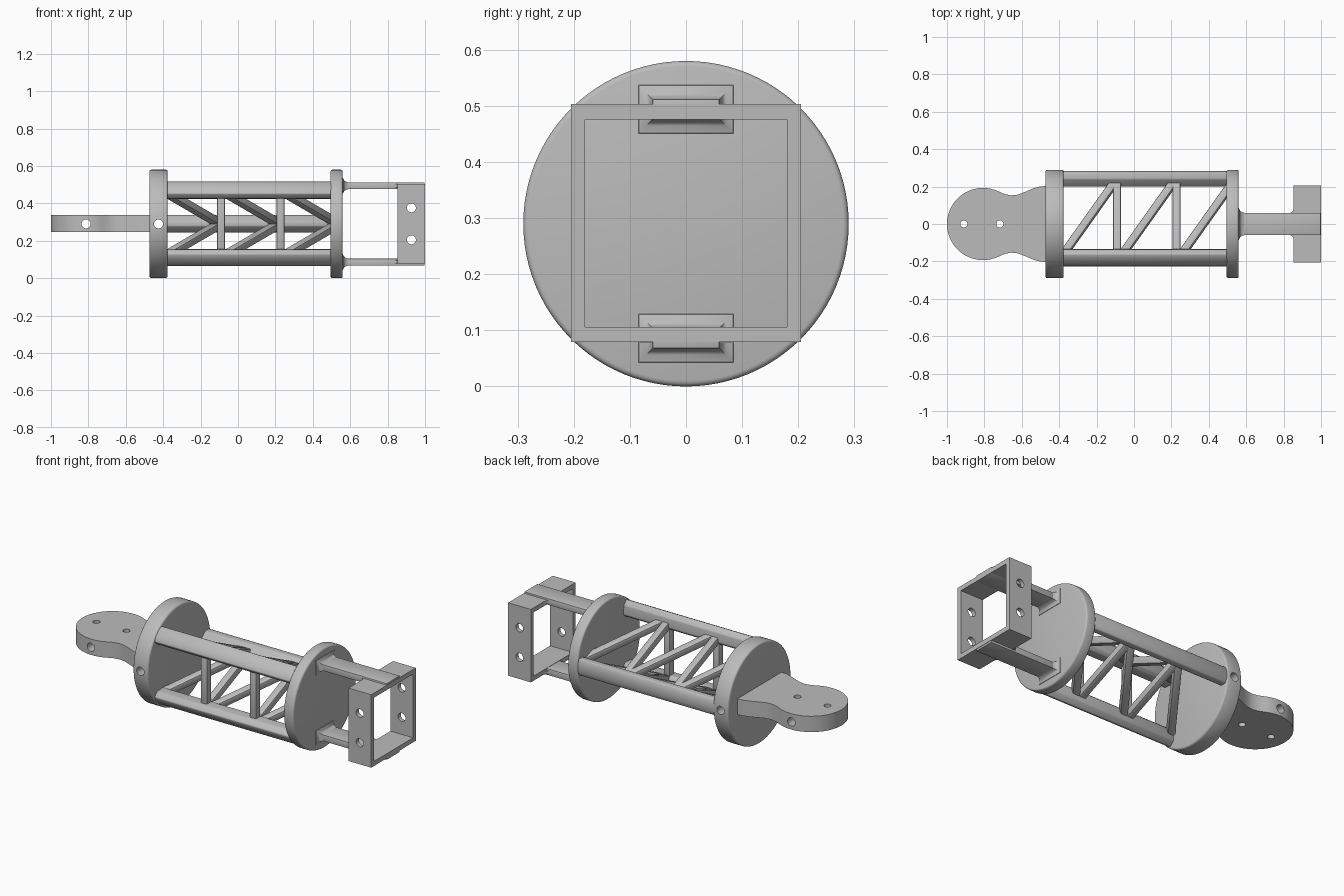
import bpy, bmesh, math
from mathutils import Vector, Matrix

if "Cube" in bpy.data.objects:
    bpy.data.objects.remove(bpy.data.objects["Cube"], do_unlink=True)

AXIS = 0.29      # height of the long axis
DISC_R = 0.29
grey = bpy.data.materials.new("matte_grey")
grey.use_nodes = True
colour = (0.5, 0.5, 0.5, 1)
grey.diffuse_color = colour
grey.node_tree.nodes["Principled BSDF"].inputs["Base Color"].default_value = colour


def finish(name, bm, bevel=0, segments=2):
    bmesh.ops.recalc_face_normals(bm, faces=bm.faces)
    mesh = bpy.data.meshes.new(name)
    bm.to_mesh(mesh)
    bm.free()
    mesh.materials.append(grey)
    obj = bpy.data.objects.new(name, mesh)
    bpy.context.collection.objects.link(obj)
    if bevel:
        mod = obj.modifiers.new("soft_edges", 'BEVEL')
        mod.width, mod.segments, mod.limit_method = bevel, segments, 'ANGLE'
        apply(obj, mod)
    return obj


def select(obj):
    bpy.ops.object.select_all(action='DESELECT')
    obj.select_set(True)
    bpy.context.view_layer.objects.active = obj


def apply(obj, mod):
    select(obj)
    bpy.ops.object.modifier_apply(modifier=mod.name)


def cut(obj, cutter):
    cutter.hide_render = True
    mod = obj.modifiers.new("cut", 'BOOLEAN')
    mod.operation, mod.object, mod.solver = 'DIFFERENCE', cutter, 'EXACT'
    apply(obj, mod)
    bpy.data.objects.remove(cutter, do_unlink=True)


def box(name, x, y, z, bevel=0):
    bm = bmesh.new()
    size = [b - a for a, b in (x, y, z)]
    mid = [(a + b) / 2 for a, b in (x, y, z)]
    bmesh.ops.create_cube(bm, size=1, matrix=Matrix.Translation(mid) @ Matrix.Diagonal((*size, 1)))
    return finish(name, bm, bevel)


def rod(name, centre, axis, radius, length, sides=32, bevel=0):
    bm = bmesh.new()
    turn = Vector((0, 0, 1)).rotation_difference(Vector(axis)).to_matrix().to_4x4()
    bmesh.ops.create_cone(bm, cap_ends=True, segments=sides, radius1=radius, radius2=radius,
                          depth=length, matrix=Matrix.Translation(centre) @ turn)
    return finish(name, bm, bevel, 3)


def prism(name, points, push, bevel=0):
    bm = bmesh.new()
    face = bm.faces.new([bm.verts.new(p) for p in points])
    new = bmesh.ops.extrude_face_region(bm, geom=[face])["geom"]
    bmesh.ops.translate(bm, vec=push, verts=[v for v in new if isinstance(v, bmesh.types.BMVert)])
    return finish(name, bm, bevel)


def strut(name, a, b, normal, width=0.042):
    # square bar from a to b, lying flat in the truss face
    a, b, n = Vector(a), Vector(b), Vector(normal).normalized()
    side = (b - a).cross(n).normalized() * width / 2
    n *= width / 2
    return prism(name, [a + side + n, a - side + n, a - side - n, a + side - n], b - a, 0.007)


parts = []

# End discs
rear_disc = rod("rear_disc", (-0.425, 0, AXIS), (1, 0, 0), DISC_R, 0.096, 96, 0.01)
front_disc = rod("front_disc", (0.527, 0, AXIS), (1, 0, 0), DISC_R, 0.064, 96, 0.01)
cut(rear_disc, rod("pin_cutter", (-0.425, 0, AXIS), (0, 1, 0), 0.024, 1))
parts += [rear_disc, front_disc]

# Rounded mounting tongue with a waist
half = [(-0.807 + 0.193 * math.cos(t), 0.193 * math.sin(t))
        for t in (math.radians(180 - 117 * i / 24) for i in range(25))]
half += [(-0.69, 0.159), (-0.655, 0.153), (-0.62, 0.157), (-0.58, 0.173),
         (-0.54, 0.19), (-0.505, 0.2), (-0.45, 0.205)]
outline = half + [(x, -y) for x, y in reversed(half[1:])]
tongue = prism("mounting_tongue", [(x, y, 0.246) for x, y in outline], (0, 0, 0.092))
for x in (-0.91, -0.717):
    cut(tongue, rod("bolt_cutter", (x, 0, AXIS), (0, 0, 1), 0.019, 0.5))
cut(tongue, rod("cross_cutter", (-0.812, 0, AXIS), (0, 1, 0), 0.024, 1))
parts.append(tongue)

# Three longerons; angles in the y-z plane, zero is the back
rails = {"back": 0, "upper": math.radians(135), "lower": math.radians(-135)}


def polar(x, angle, r, t=0):
    c, s = math.cos(angle), math.sin(angle)
    return Vector((x, r * c - t * s, AXIS + r * s + t * c))


section = [(0.2, -0.012), (0.24, -0.047), (0.275, -0.047), (0.284, -0.02),
           (0.284, 0.02), (0.275, 0.047), (0.24, 0.047), (0.2, 0.012)]
for key, ang in rails.items():
    parts.append(prism(key + "_longeron", [polar(-0.4, ang, r, t) for r, t in section],
                       (0.92, 0, 0), 0.005))

# Truss webs: posts on all three faces, diagonals on the two sloping faces
posts = (-0.09, 0.227)
for one, two in (("back", "upper"), ("back", "lower"), ("lower", "upper")):
    p, q = polar(0, rails[one], 0.235), polar(0, rails[two], 0.235)
    normal = (q - p).cross(Vector((1, 0, 0)))
    for i, x in enumerate(posts):
        step = Vector((x, 0, 0))
        parts.append(strut(f"{one}_{two}_post_{i + 1}", p + step, q + step, normal))
    if one == "back":
        for i, x in enumerate((-0.405, *posts)):
            high, low = Vector((x + 0.31, 0, 0)), Vector((x + 0.025, 0, 0))
            parts.append(strut(f"{two}_diagonal_{i + 1}", p + high, q + low, normal))

# Square end bracket, open along the long axis
bracket = box("end_bracket", (0.854, 1.0), (-0.205, 0.205), (0.079, 0.503))
cut(bracket, box("opening_cutter", (0.7, 1.2), (-0.18, 0.18), (0.106, 0.476)))
for z in (0.205, 0.376):
    cut(bracket, rod("screw_cutter", (0.927, 0, z), (0, 1, 0), 0.024, 1))
parts.append(bracket)

# Two straps, with a flared foot at the disc and a fillet at the bracket
for side, name in ((1, "upper"), (-1, "lower")):
    mid = AXIS + side * 0.204
    parts.append(box(name + "_strap", (0.54, 0.998), (-0.06, 0.06), (mid - 0.0185, mid + 0.0185), 0.003))
    bm = bmesh.new()
    rings = []
    for x, grow in ((0.55, 0.027), (0.561, 0.024), (0.567, 0.011), (0.576, 0.004), (0.588, 0)):
        y, z = 0.06 + grow, 0.0185 + grow
        rings.append([bm.verts.new((x, a * y, mid + b * z)) for a, b in ((-1, -1), (1, -1), (1, 1), (-1, 1))])
    for a, b in zip(rings, rings[1:]):
        for i in range(4):
            j = (i + 1) % 4
            bm.faces.new((a[i], a[j], b[j], b[i]))
    bm.faces.new(rings[0])
    bm.faces.new(rings[-1])
    parts.append(finish(name + "_strap_foot", bm))
    for edge in (-1, 1):
        fillet = [(0.86, 0.058), (0.83, 0.058), (0.842, 0.062), (0.85, 0.07), (0.854, 0.085), (0.86, 0.085)]
        parts.append(prism(f"{name}_fillet_{'right' if edge < 0 else 'left'}",
                           [(x, edge * y, mid - 0.0085) for x, y in fillet], (0, 0, 0.017)))

for obj in parts:
    select(obj)
    bpy.ops.object.shade_smooth_by_angle(angle=math.radians(35))
